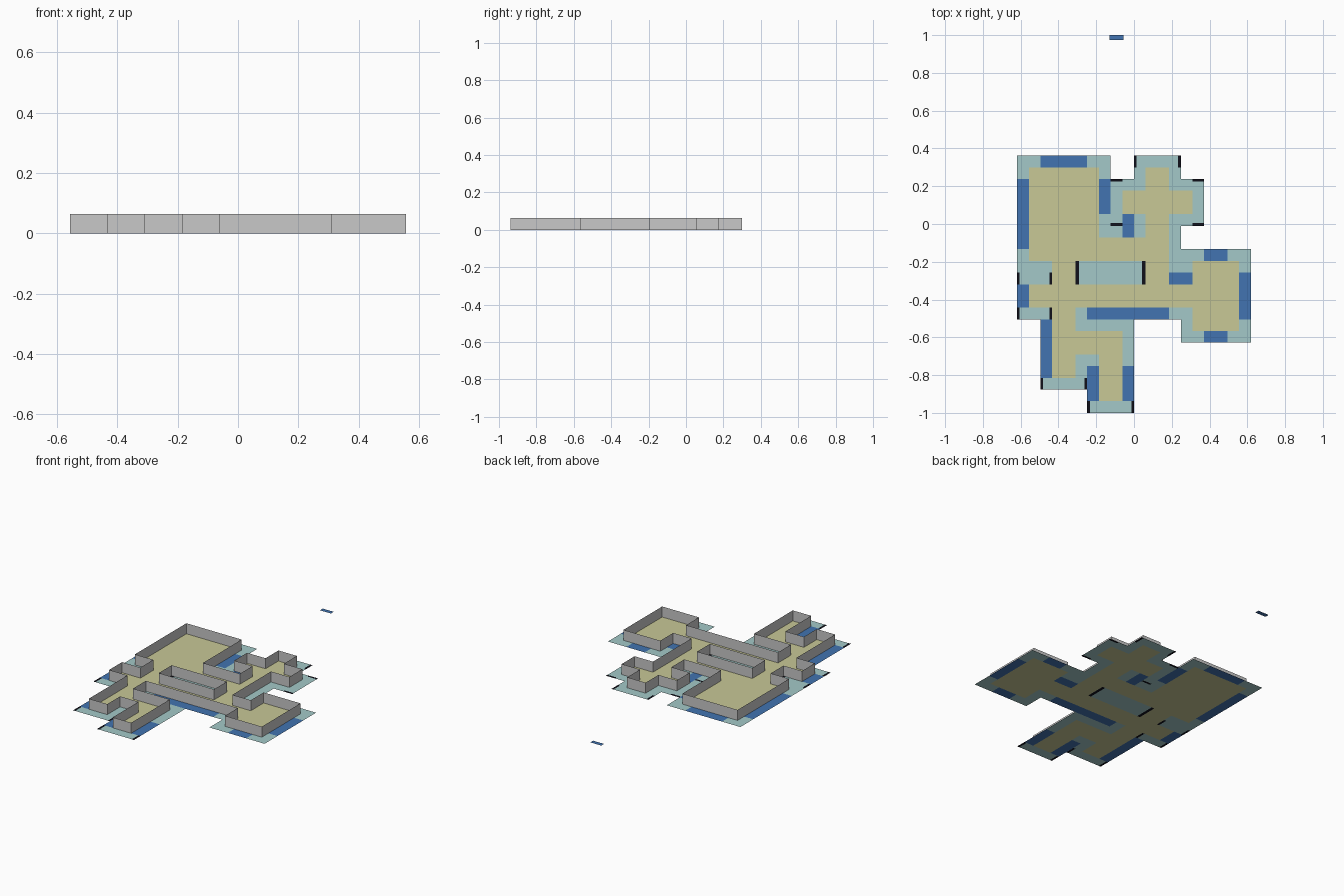
import bpy, bmesh

if "Cube" in bpy.data.objects:
    bpy.data.objects.remove(bpy.data.objects["Cube"])

H = 0.0619          # half a map tile
WALL_H = 0.064
X0, Y0 = -10 * H, -1.0


def material(name, rgb):
    m = bpy.data.materials.new(name)
    m.diffuse_color = (*rgb, 1)
    m.use_nodes = True
    m.node_tree.nodes["Principled BSDF"].inputs["Base Color"].default_value = m.diffuse_color
    return m


SAND = material("sand", (0.578, 0.578, 0.305))
TEAL = material("pale teal", (0.366, 0.584, 0.578))
BLUE = material("blue", (0.054, 0.175, 0.44))
GREY = material("wall grey", (0.58, 0.58, 0.58))
BLACK = material("black", (0.005, 0.005, 0.01))


def pt(i, j, z=0.0):
    return (X0 + i * H, Y0 + j * H, z)


def make(name, quads, mat):
    bm = bmesh.new()
    for q in quads:
        bm.faces.new([bm.verts.new(p) for p in q])
    bmesh.ops.remove_doubles(bm, verts=bm.verts[:], dist=1e-5)
    me = bpy.data.meshes.new(name)
    bm.to_mesh(me)
    bm.free()
    me.materials.append(mat)
    ob = bpy.data.objects.new(name, me)
    bpy.context.collection.objects.link(ob)
    return ob


def cells(rects):
    return {(i, j) for a, b, c, d in rects for i in range(a, c) for j in range(b, d)}


def tile(i, j):
    return [pt(i, j), pt(i + 1, j), pt(i + 1, j + 1), pt(i, j + 1)]


# Rooms and corridors, as (left, bottom, right, top) in half tiles
floor = cells([(1, 13, 7, 21), (1, 13, 13, 15), (11, 9, 13, 21), (9, 17, 15, 19),
               (1, 9, 15, 11), (15, 7, 19, 13), (3, 3, 5, 15), (3, 5, 9, 7), (7, 1, 9, 7)])

# Blue stretches of the border
blue = cells([(2, 21, 6, 22), (0, 14, 1, 20), (0, 9, 1, 11), (2, 3, 3, 8), (6, 1, 7, 4),
              (9, 1, 10, 4), (6, 8, 13, 9), (7, 17, 8, 20), (9, 15, 10, 17), (13, 11, 15, 12),
              (16, 13, 18, 14), (16, 6, 18, 7), (19, 8, 20, 12)]) - floor

# Border is every cell touching the floor
around = {(i + a, j + b) for i, j in floor for a in (-1, 0, 1) for b in (-1, 0, 1)}
border = around - floor - blue

make("floor", [tile(*c) for c in sorted(floor)], SAND)
make("border", [tile(*c) for c in sorted(border)], TEAL)
make("border_blue", [tile(*c) for c in sorted(blue)], BLUE)

# Thin walls along the edge of the floor
walls = []
for i, j in sorted(floor):
    for di, dj, a, b in ((-1, 0, (0, 1), (0, 0)), (1, 0, (1, 0), (1, 1)),
                         (0, -1, (0, 0), (1, 0)), (0, 1, (1, 1), (0, 1))):
        if (i + di, j + dj) not in floor:
            p, q = (i + a[0], j + a[1]), (i + b[0], j + b[1])
            walls.append([pt(*p), pt(*q), pt(*q, WALL_H), pt(*p, WALL_H)])
make("walls", walls, GREY)

# Black end strips, as plates lying on both sides of the border
W = 0.22
strips = [(5, 11, 5.3, 13), (10.7, 11, 11, 13), (8, 16, 9, 16 + W), (8, 20 - W, 9, 20),
          (15, 16, 16, 16 + W), (15, 20 - W, 16, 20)]
for left, right, low in ((10, 14, 21), (0, 3, 11), (0, 3, 8), (2, 6, 2), (6, 10, 0)):
    strips += [(left, low, left + W, low + 1), (right - W, low, right, low + 1)]
quads = []
for a, b, c, d in strips:
    for z in (0.0006, -0.0004):
        quads.append([pt(a, b, z), pt(c, b, z), pt(c, d, z), pt(a, d, z)])
make("end_strips", quads, BLACK)

# Small detached marker plate
make("marker_plate", [[(-0.13, 0.973, 0), (-0.056, 0.973, 0), (-0.056, 1, 0), (-0.13, 1, 0)]], BLUE)
